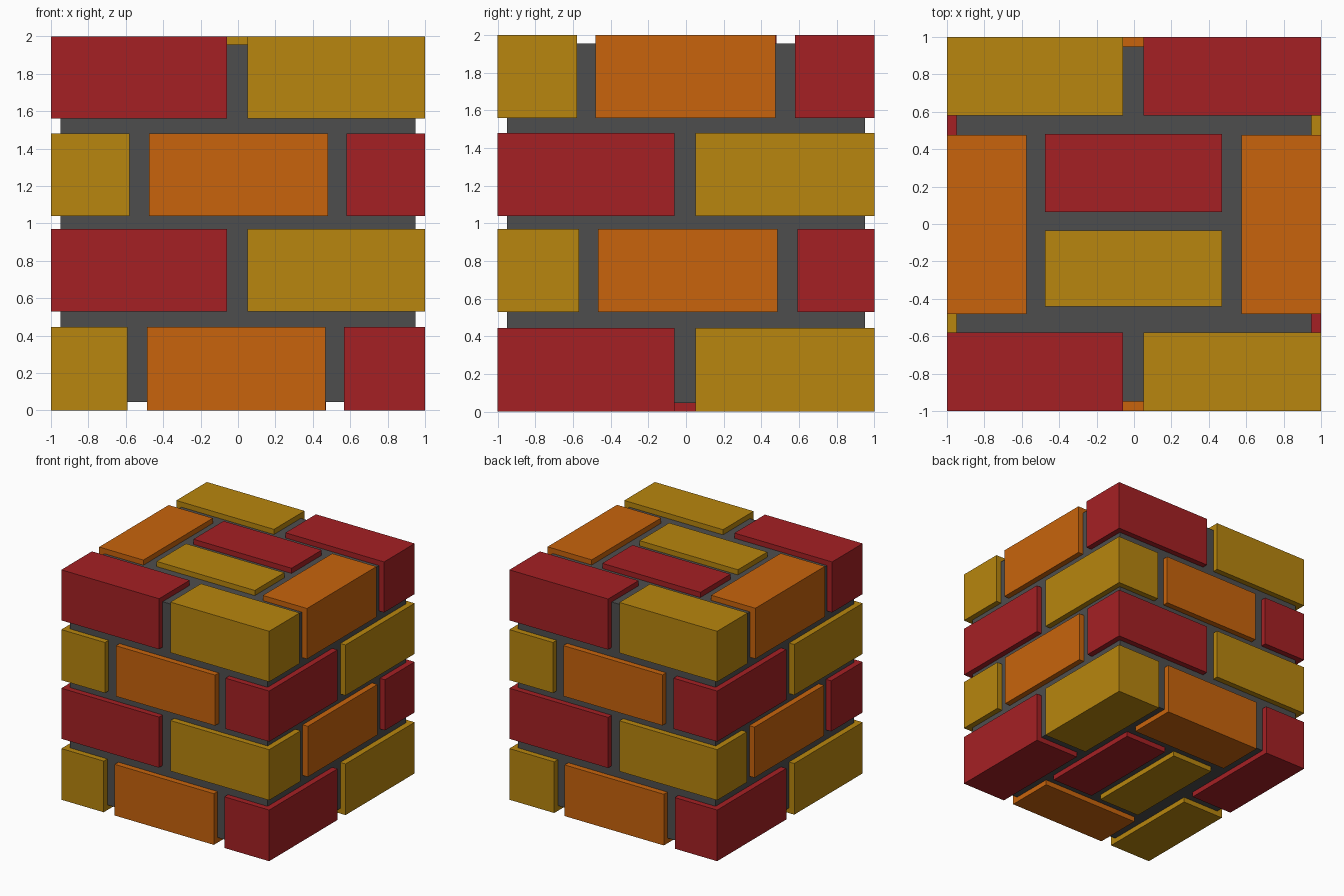
import bpy

if "Cube" in bpy.data.objects:
    bpy.data.objects.remove(bpy.data.objects["Cube"], do_unlink=True)


def make_material(name, color):
    mat = bpy.data.materials.new(name)
    mat.use_nodes = True
    mat.diffuse_color = (*color, 1)
    mat.node_tree.nodes["Principled BSDF"].inputs["Base Color"].default_value = (*color, 1)
    return mat


RED = make_material("brick_red", (0.376, 0.0144, 0.0176))
YELLOW = make_material("brick_yellow", (0.479, 0.238, 0.0044))
ORANGE = make_material("brick_orange", (0.578, 0.127, 0.0037))
MORTAR = make_material("mortar_grey", (0.076, 0.076, 0.076))


def box(name, xs, ys, zs, mat):
    """Axis-aligned box spanning the given ranges."""
    spans = (xs, ys, zs)
    bpy.ops.mesh.primitive_cube_add(size=1, location=[(a + b) / 2 for a, b in spans])
    obj = bpy.context.object
    obj.name = name
    obj.scale = [abs(b - a) for a, b in spans]
    bpy.ops.object.transform_apply(location=False, rotation=False, scale=True)
    obj.data.materials.append(mat)
    return obj


def course(row, zs, turned, shift):
    """Ring of four long corner bricks and two middle bricks; turned = quarter turn."""
    def brick(name, xs, ys, mat):
        if turned:
            xs, ys = (-ys[1], -ys[0]), xs
        box(f"course_{row}_{name}", xs, ys, zs, mat)

    left, right = (-1, -0.06), (0.05, 1)
    near, far = (-1, -0.58 + shift), (0.58 + shift, 1)
    brick("corner_brick_a", left, near, RED)
    brick("corner_brick_b", right, near, YELLOW)
    brick("corner_brick_c", right, far, RED)
    brick("corner_brick_d", left, far, YELLOW)
    middle = (-0.48 + shift, 0.475 + shift)
    brick("middle_brick_a", (-1, -0.575), middle, ORANGE)
    brick("middle_brick_b", (0.575, 1), middle, ORANGE)


# Mortar core
box("mortar_core", (-0.95, 0.95), (-0.95, 0.95), (0.045, 1.955), MORTAR)

# Four alternating brick courses
course(1, (0, 0.445), True, 0.012)
course(2, (0.53, 0.97), False, 0.012)
course(3, (1.04, 1.48), True, 0)
course(4, (1.56, 2), False, 0)

# Paired bricks on the top and the underside
LONG = (-0.475, 0.47)
box("top_brick_back", LONG, (0.065, 0.48), (1.8, 2), RED)
box("top_brick_front", LONG, (-0.44, -0.035), (1.8, 2), YELLOW)
box("bottom_brick_left", (0.06, 0.47), LONG, (0, 0.2), RED)
box("bottom_brick_right", (-0.44, -0.035), LONG, (0, 0.2), YELLOW)
